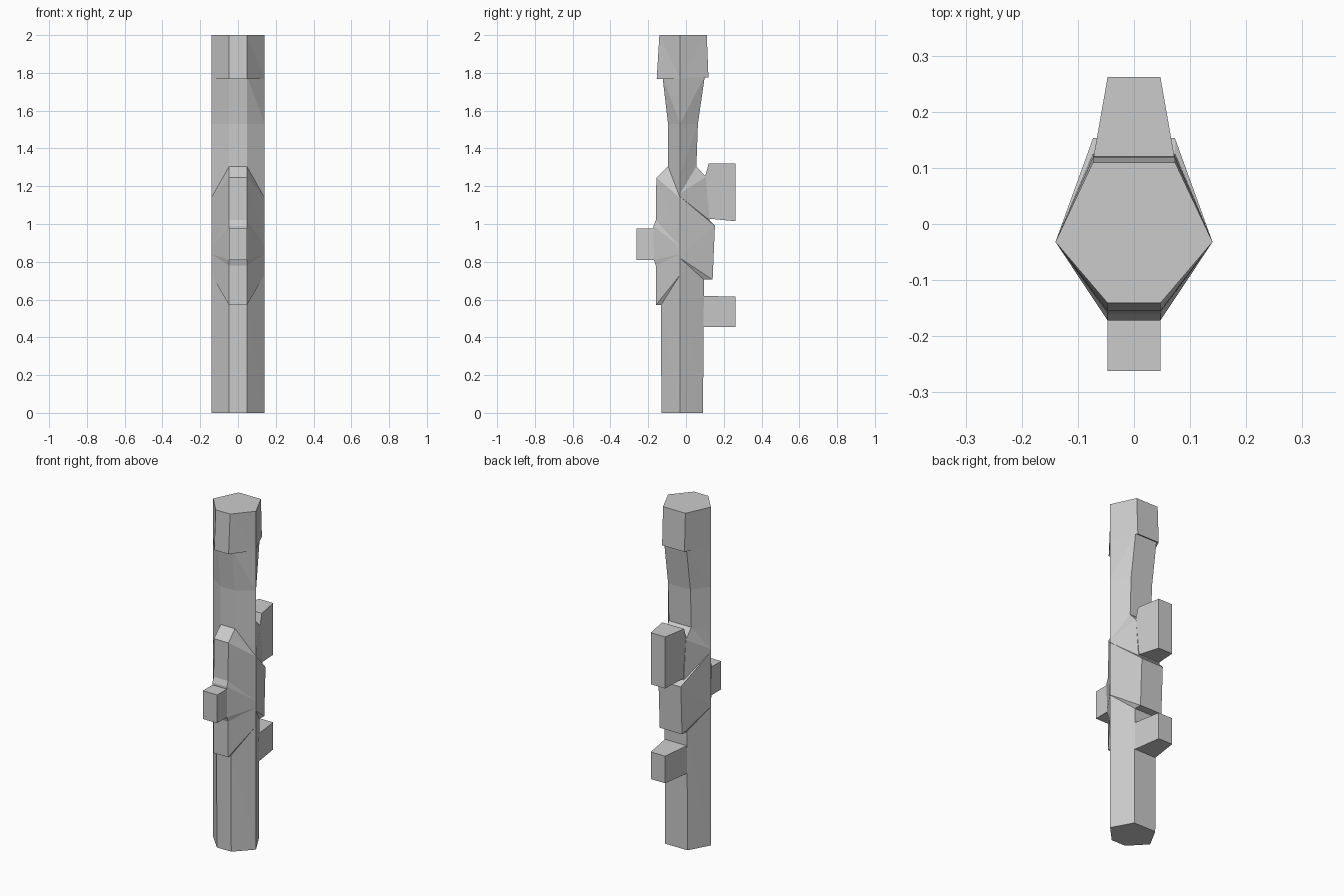
import bpy, bmesh

if "Cube" in bpy.data.objects:
    bpy.data.objects.remove(bpy.data.objects["Cube"])

SIDE_X, SIDE_Y = 0.14, -0.032


def make_object(name, bm):
    bmesh.ops.remove_doubles(bm, verts=bm.verts, dist=0.0005)
    bmesh.ops.recalc_face_normals(bm, faces=bm.faces)
    mesh = bpy.data.meshes.new(name)
    bm.to_mesh(mesh)
    bm.free()
    obj = bpy.data.objects.new(name, mesh)
    bpy.context.collection.objects.link(obj)
    return obj


def half_shaft(bm, rows, half_width):
    """Loft one half of the shaft; each row is (z, y, z at the side corner)."""
    rings = []
    for z, y, side_z in rows:
        pts = [(-SIDE_X, SIDE_Y, side_z), (-half_width, y, z),
               (half_width, y, z), (SIDE_X, SIDE_Y, side_z)]
        rings.append([bm.verts.new(p) for p in pts])
    for low, high in zip(rings, rings[1:]):
        for i in range(3):
            quad = [low[i], low[i + 1], high[i + 1], high[i]]
            # split the slanted side panels from the side corner
            if i == 1:
                bm.faces.new(quad)
            else:
                a, b, c, d = quad
                for tri in ((a, b, c), (a, c, d)) if i == 0 else ((a, b, d), (b, c, d)):
                    if len({tuple(v.co) for v in tri}) == 3:
                        bm.faces.new(tri)
    return rings[0], rings[-1]


def peg(name, profile):
    """Side block; profile points are (y, z, half width)."""
    bm = bmesh.new()
    left = [bm.verts.new((-w, y, z)) for y, z, w in profile]
    right = [bm.verts.new((w, y, z)) for y, z, w in profile]
    bm.faces.new(left)
    bm.faces.new(right[::-1])
    n = len(profile)
    for i in range(n):
        j = (i + 1) % n
        bm.faces.new((left[i], left[j], right[j], right[i]))
    return make_object(name, bm)


# Six-sided carved shaft: front and back relief lofted separately
front_rows = [
    (0.0, -0.13, 0.0), (0.57, -0.133, 0.73), (0.57, -0.16, 0.73),
    (0.78, -0.16, 0.84), (0.81, -0.17, 0.86), (0.99, -0.172, 0.88),
    (1.02, -0.16, 0.92), (1.245, -0.157, 1.14), (1.305, -0.095, 1.255),
    (1.53, -0.095, 1.53), (1.785, -0.125, 1.768), (1.768, -0.155, 1.768),
    (2.0, -0.141, 2.0)]
back_rows = [
    (0.0, 0.09, 0.0), (0.705, 0.095, 0.82), (0.705, 0.141, 0.82),
    (0.99, 0.153, 1.145), (1.02, 0.125, 1.15), (1.25, 0.105, 1.16),
    (1.305, 0.055, 1.26), (1.53, 0.063, 1.53), (1.785, 0.10, 1.775),
    (1.775, 0.119, 1.775), (2.0, 0.11, 2.0)]
bm = bmesh.new()
f_low, f_high = half_shaft(bm, front_rows, 0.047)
b_low, b_high = half_shaft(bm, back_rows, 0.073)
for f, b in ((f_low, b_low), (f_high, b_high)):
    bm.faces.new(f + [b[2], b[1]])
make_object("shaft", bm)

# Front peg and the two tapered back pegs
peg("front_peg", [(-0.15, 0.81, 0.047), (-0.262, 0.81, 0.047),
                  (-0.262, 0.977, 0.047), (-0.15, 0.977, 0.047)])
peg("lower_back_peg", [(0.08, 0.455, 0.073), (0.262, 0.455, 0.047),
                       (0.262, 0.615, 0.047), (0.08, 0.62, 0.073)])
peg("upper_back_peg", [(0.10, 1.03, 0.073), (0.262, 1.015, 0.047),
                       (0.262, 1.32, 0.047), (0.12, 1.32, 0.072),
                       (0.10, 1.25, 0.073)])
